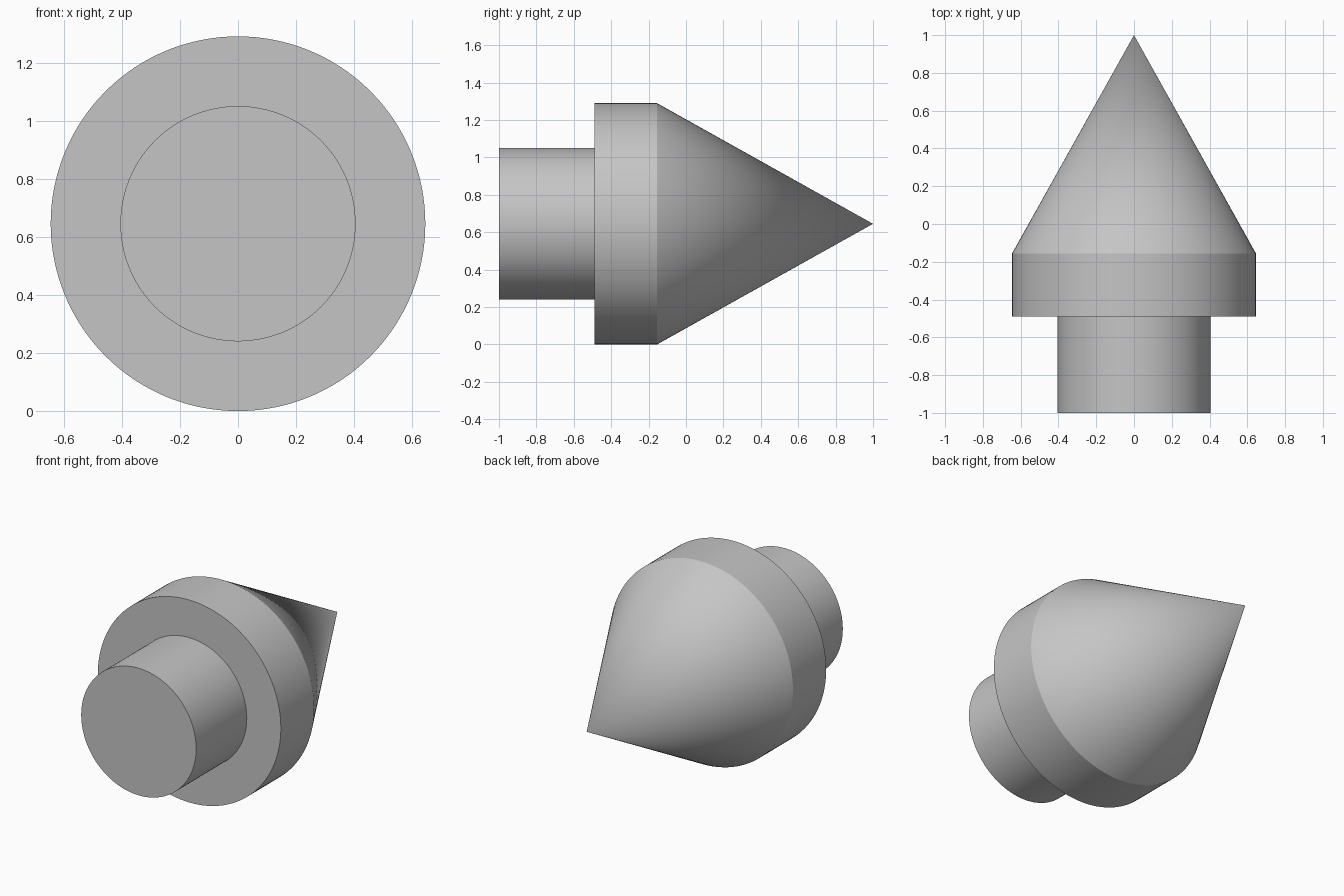
import bpy, bmesh, math
from mathutils import Matrix, Vector

cube = bpy.data.objects.get("Cube")
if cube:
    bpy.data.objects.remove(cube, do_unlink=True)

SEGMENTS = 128
RADIUS = 0.645  # collar radius, also the height of the axis

grey = bpy.data.materials.new("plain grey")
colour = (0.56, 0.56, 0.56, 1)
grey.diffuse_color = colour
grey.use_nodes = True
grey.node_tree.nodes["Principled BSDF"].inputs["Base Color"].default_value = colour


def lathe(name, profile):
    """Spin (radius, y) points around the horizontal axis."""
    bm = bmesh.new()
    verts = [bm.verts.new((r, y, 0)) for r, y in profile]
    edges = [bm.edges.new(pair) for pair in zip(verts, verts[1:])]
    bmesh.ops.spin(bm, geom=verts + edges, cent=(0, 0, 0), axis=(0, 1, 0),
                   angle=math.tau, steps=SEGMENTS)
    bmesh.ops.remove_doubles(bm, verts=bm.verts, dist=0.0001)
    bmesh.ops.recalc_face_normals(bm, faces=bm.faces)
    bmesh.ops.transform(bm, matrix=Matrix.Translation(Vector((0, 0, RADIUS))), verts=bm.verts)
    mesh = bpy.data.meshes.new(name)
    bm.to_mesh(mesh)
    bm.free()
    mesh.materials.append(grey)
    obj = bpy.data.objects.new(name, mesh)
    bpy.context.collection.objects.link(obj)
    bpy.ops.object.select_all(action="DESELECT")
    obj.select_set(True)
    bpy.context.view_layer.objects.active = obj
    bpy.ops.object.shade_smooth_by_angle(angle=math.radians(25))


# Plain round shank at the front
lathe("shank", [(0, -1), (0.405, -1), (0.405, -0.49)])
# Wide collar running into the pointed cone at the back
lathe("collar_and_cone", [(0.405, -0.49), (RADIUS, -0.49), (RADIUS, -0.155), (0, 1)])
